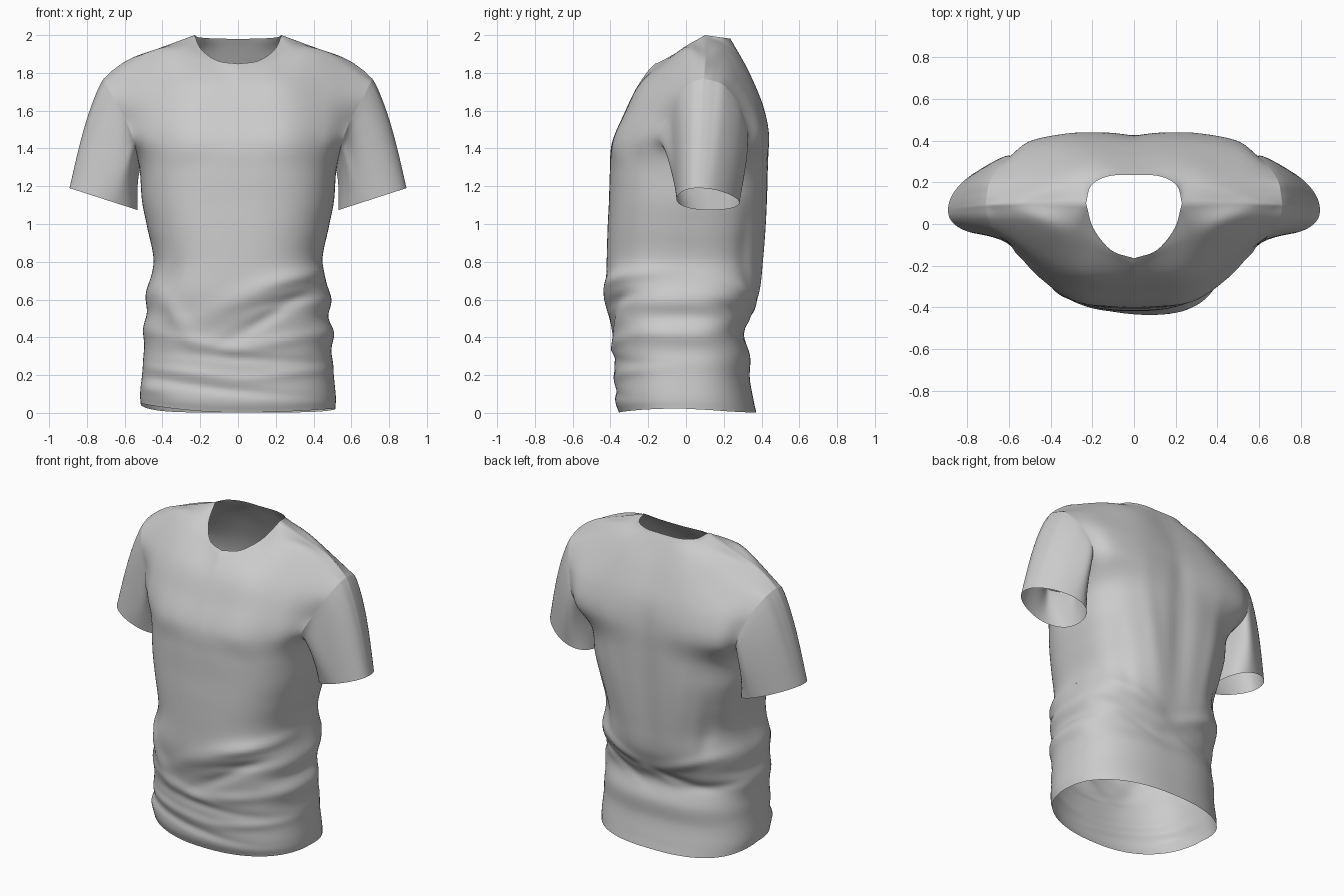
import bpy, bmesh
from math import sin, cos, pi, exp, radians
from mathutils import Vector

if "Cube" in bpy.data.objects:
    bpy.data.objects.remove(bpy.data.objects["Cube"])

HALF, STEPS = 36, 8      # columns per half panel, rows between key rows


def spline(pts, t):
    """Catmull-Rom through pts, t in 0..1."""
    n = len(pts) - 1
    i = min(int(t * n), n - 1)
    f = t * n - i
    b, c = pts[i], pts[i + 1]
    a = pts[i - 1] if i > 0 else b * 2 - c
    d = pts[i + 2] if i + 2 <= n else c * 2 - b
    return 0.5 * (2 * b + (c - a) * f + (2 * a - 5 * b + 4 * c - d) * f * f
                  + (3 * b - a - 3 * c + d) * f ** 3)


# Torso levels: z, half width, front y, back y, side seam y
LEVELS = [(-.006, .515, -.355, .372, 0), (0.06, .518, -.375, .358, 0),
          (0.18, .508, -.375, .338, 0), (0.30, .500, -.385, .340, 0),
          (0.42, .500, -.392, .308, 0), (0.52, .488, -.405, .345, 0),
          (0.64, .484, -.422, .390, .01), (0.80, .447, -.420, .410, .02),
          (0.98, .480, -.415, .425, .04), (1.12, .508, -.408, .432, .06),
          (1.28, .520, -.403, .436, .08)]

# Yoke rows from centre to armhole, above the underarm
FRONT_YOKE = [
    [(0, -.392, 1.43), (.26, -.375, 1.43), (.45, -.26, 1.43), (.55, -.14, 1.43)],
    [(0, -.325, 1.59), (.26, -.31, 1.59), (.46, -.21, 1.58), (.60, -.09, 1.56)],
    [(0, -.268, 1.71), (.24, -.235, 1.74), (.46, -.13, 1.735), (.665, -.04, 1.675)],
    [(0, -.205, 1.805), (.20, -.112, 1.862), (.41, -.005, 1.915), (.70, .025, 1.747)]]
BACK_YOKE = [
    [(0, .435, 1.45), (.28, .437, 1.45), (.49, .395, 1.44), (.575, .31, 1.43)],
    [(0, .410, 1.61), (.28, .410, 1.61), (.50, .37, 1.60), (.63, .295, 1.60)],
    [(0, .345, 1.77), (.25, .340, 1.78), (.49, .275, 1.765), (.69, .21, 1.725)],
    [(0, .275, 1.91), (.20, .265, 1.915), (.41, .185, 1.908), (.705, .145, 1.757)]]

# Top edges: half neckline, then the shoulder seam
SHOULDER = [(.23, .10, 2.0), (.40, .10, 1.937), (.56, .10, 1.88), (.655, .095, 1.82), (.712, .09, 1.768)]
FRONT_NECK = [(0, -.165, 1.848), (.11, -.125, 1.865), (.195, -.02, 1.925), (.23, .10, 2.0)]
BACK_NECK = [(0, .235, 1.98), (.12, .23, 1.982), (.205, .185, 1.988), (.23, .10, 2.0)]

# Cloth folds: x, z, angle, half length, half width, depth
FRONT_FOLDS = [(.08, .63, 25, .30, .06, .016), (.32, .72, 12, .16, .035, .018),
               (.15, .50, 30, .22, .035, -.016), (.28, .60, 12, .16, .03, -.014),
               (-.33, .52, -55, .18, .05, .014), (-.38, .68, 60, .12, .035, -.012),
               (-.15, .36, -12, .28, .035, .010), (.22, .38, 10, .25, .035, .010),
               (.05, .29, -4, .34, .03, -.011), (-.2, .20, -6, .30, .03, .010),
               (.25, .20, 6, .22, .03, .008), (-.1, .12, -6, .36, .025, -.010),
               (-.46, .10, 0, .10, .04, .010)]
BACK_FOLDS = [(0, 1.1, 90, .45, .07, -.018), (.2, 1.0, 80, .35, .05, .008),
              (-.24, 1.0, 98, .35, .05, .008), (-.36, .80, 100, .22, .04, -.012),
              (.36, .85, 78, .22, .04, -.012), (.2, .58, 25, .25, .035, .015),
              (-.2, .58, -20, .25, .035, .013), (-.05, .49, 12, .3, .03, -.010),
              (.3, .50, 25, .2, .03, -.012), (-.35, .44, -10, .18, .03, -.010)]


def body_row(level, side):
    z, w, front, back, mid = level
    end = front if side < 0 else back
    e = 2 / (2.4 + .3 * min(1, max(0, z) / 1.28))   # rounder towards the hem
    return [Vector((w * sin(a) ** e, mid + (end - mid) * max(cos(a), 0) ** e, z))
            for a in (pi / 2 * i / HALF for i in range(HALF + 1))]


def yoke_row(pts):
    pts = [Vector(p) for p in pts]
    return [spline(pts, i / HALF) for i in range(HALF + 1)]


def top_row(neck):
    neck, seam = [[Vector(p) for p in c] for c in (neck, SHOULDER)]
    h = HALF // 2
    return [spline(neck, i / h) if i <= h else spline(seam, (i - h) / h) for i in range(HALF + 1)]


def drape(p, folds, side):
    """Raised hem at the sides plus pressed-in folds."""
    q = p.copy()
    low = max(0, 1 - max(p.z, 0) / .3)
    q.z += low * (.008 + (.045 if p.x < 0 else .02) * min(1, abs(p.x) / .5) ** 2
                  * (1 if side < 0 else max(0, (1 - p.y / .37))))
    out = Vector((p.x * .7, p.y, 0)).normalized()
    for x, z, ang, length, width, depth in folds:
        c, s = cos(radians(ang)), sin(radians(ang))
        u, v = (p.x - x) * c + (p.z - z) * s, (p.z - z) * c - (p.x - x) * s
        # fade at the side seams so front and back meet
        fade = min(1, abs(p.y) / .2)
        q += out * depth * fade * exp(-(u / length) ** 2 - (v / width) ** 2)
    # crumpled side seams
    side_w = max(0, abs(p.x) - .35) / .15 * max(0, 1 - abs(p.z - .5) / .3)
    q.x += (.012 if p.x > 0 else .006) * side_w * sin(p.z * 34 + (0 if p.x > 0 else 2))
    return q


def make_object(name, grids):
    bm = bmesh.new()
    for grid in grids:
        vs = [[bm.verts.new(p) for p in row] for row in grid]
        for r0, r1 in zip(vs, vs[1:]):
            for k in range(len(r0) - 1):
                bm.faces.new((r0[k], r0[k + 1], r1[k + 1], r1[k]))
    bmesh.ops.remove_doubles(bm, verts=bm.verts, dist=.0008)
    bmesh.ops.recalc_face_normals(bm, faces=bm.faces)
    me = bpy.data.meshes.new(name)
    bm.to_mesh(me)
    bm.free()
    me.shade_smooth()
    ob = bpy.data.objects.new(name, me)
    bpy.context.collection.objects.link(ob)
    return ob


# Torso: front and back panels joined at the side and shoulder seams
panels, armholes = [], []
for side, yoke, neck, folds in ((-1, FRONT_YOKE, FRONT_NECK, FRONT_FOLDS),
                                (1, BACK_YOKE, BACK_NECK, BACK_FOLDS)):
    keys = [body_row(l, side) for l in LEVELS] + [yoke_row(r) for r in yoke] + [top_row(neck)]
    n = (len(keys) - 1) * STEPS
    cols = [[spline([k[i] for k in keys], j / n) for j in range(n + 1)] for i in range(HALF + 1)]
    grid = []
    for j in range(n + 1):
        right = [cols[i][j] for i in range(HALF + 1)]
        left = [Vector((-p.x, p.y, p.z)) for p in right[:0:-1]]
        grid.append([drape(p, folds, side) for p in left + right])
    panels.append(grid)
    armholes.append([row[-1] for row in grid[(len(LEVELS) - 1) * STEPS:]])
torso = make_object("shirt_body", panels)


def arc_positions(edge):
    """Fraction of the edge length reached at each point."""
    d = [0]
    for a, b in zip(edge, edge[1:]):
        d.append(d[-1] + (b - a).length)
    return [x / d[-1] for x in d]


# Sleeves: lofted from the armhole to a tilted egg-shaped cuff
for name, mx in (("right_sleeve", 1), ("left_sleeve", -1)):
    halves = []
    for s, edge in zip((-1, 1), armholes):
        angles = [pi * f for f in arc_positions(edge)]
        grid = []
        for j in range(21):
            t = j / 20
            row = []
            for a, p in zip(angles, edge):
                width = .145 if s < 0 else .176
                egg = max(sin(a), 0) ** .9 * (1 + .2 * cos(a))
                cuff = Vector((.712 - .18 * cos(a),
                               .125 + s * width * egg - .03 * (1 - cos(a)),
                               1.132 - .058 * cos(a)))
                q = p.lerp(cuff, t)
                bulge = sin(pi * t ** .7)
                q.x -= .022 * bulge * cos(a) * (1 if cos(a) < 0 else -.3)
                if s < 0:   # front of the sleeve tucks in below the armhole
                    q.y += (cuff.y - p.y) * (t ** .6 - t) * sin(a)
                else:
                    q.y += .012 * bulge * sin(a)
                row.append(Vector((q.x * mx, q.y, q.z)))
            grid.append(row)
        halves.append(grid)
    make_object(name, halves)
